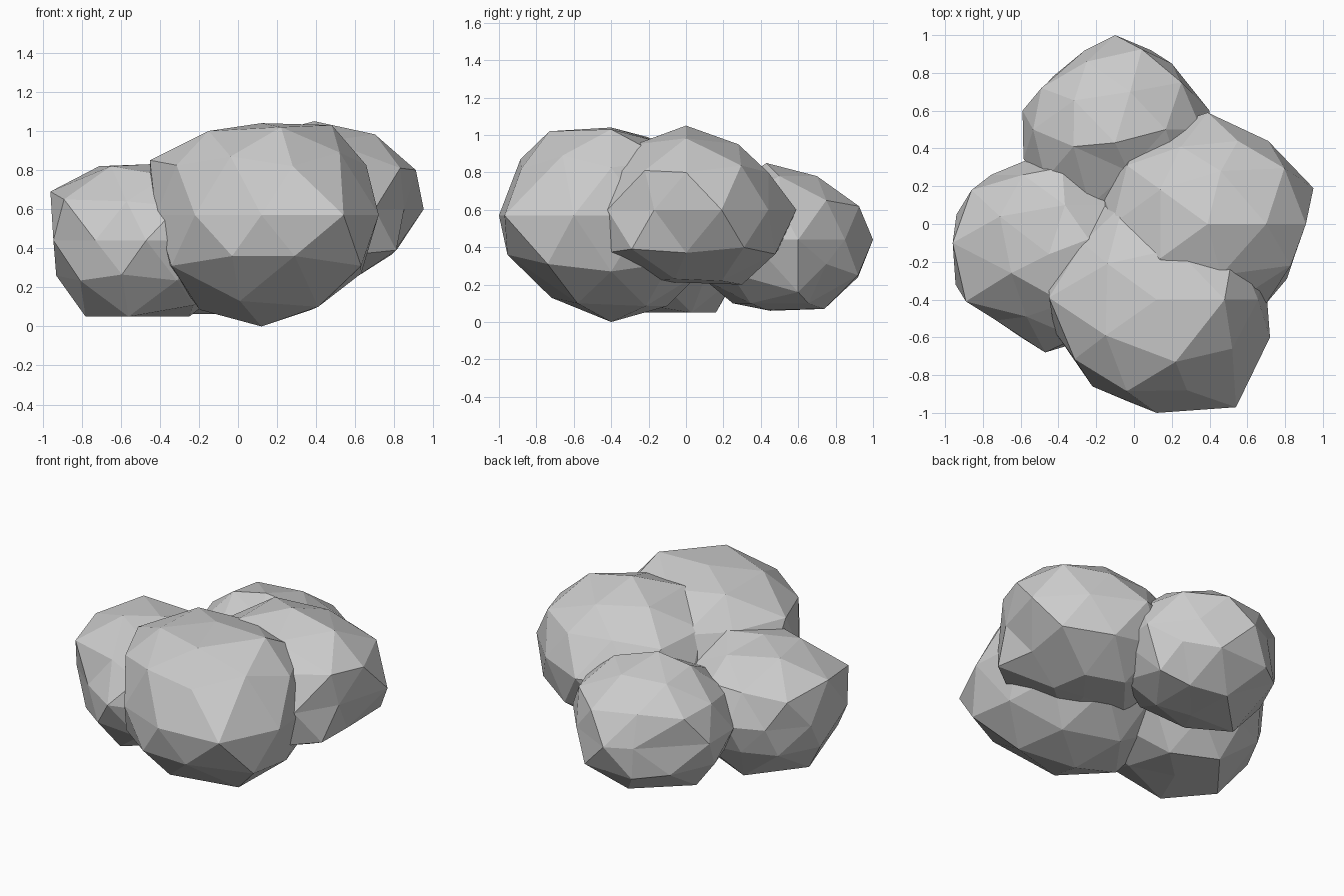
import bpy
import bmesh
from mathutils import Matrix, Vector

stone = bpy.data.materials.new("grey stone")
stone.diffuse_color = (0.6, 0.6, 0.6, 1)


def boulder(name, centre, radii, knobs):
    """Faceted sphere whose nearest corners are pulled onto the given knobs."""
    bm = bmesh.new()
    bmesh.ops.create_icosphere(bm, subdivisions=2, radius=1.0)
    bmesh.ops.transform(bm, verts=bm.verts, matrix=Matrix.Translation(centre)
                        @ Matrix.Diagonal((*radii, 1)))
    free = list(bm.verts)
    for knob in map(Vector, knobs):
        corner = min(free, key=lambda v: (v.co - knob).length)
        corner.co = knob
        free.remove(corner)
    mesh = bpy.data.meshes.new(name)
    bm.to_mesh(mesh)
    bm.free()
    mesh.materials.append(stone)
    bpy.context.collection.objects.link(bpy.data.objects.new(name, mesh))


# Large front boulder: flattened top, heavy right corner
boulder("front_boulder", (0.12, -0.40, 0.57), (0.60, 0.60, 0.57), [
    (0.12, -0.40, 1.04), (0.48, -0.40, 1.03), (0.22, -0.73, 1.02),
    (-0.15, -0.59, 1.00), (-0.14, -0.21, 0.99), (0.22, -0.13, 0.96),
    (-0.45, -0.39, 0.85), (0.52, -0.66, 0.89), (0.28, -0.88, 0.82),
    (-0.27, -0.10, 0.82), (-0.06, 0.10, 0.82),
    (0.54, -0.97, 0.57), (0.72, -0.60, 0.57), (-0.22, -0.86, 0.57),
    (-0.42, -0.57, 0.57), (0.63, -0.74, 0.31), (-0.03, -0.94, 0.36),
    (0.29, -0.955, 0.36), (-0.37, -0.40, 0.32), (-0.34, -0.67, 0.31),
    (0.01, -0.72, 0.13), (0.41, -0.58, 0.10)])

# Right boulder: raised, with its widest point to the right
boulder("right_boulder", (0.39, 0.0, 0.60), (0.59, 0.59, 0.45), [
    (0.95, 0.19, 0.60), (0.85, -0.17, 0.60), (0.71, 0.44, 0.60),
    (0.70, -0.42, 0.60), (0.91, 0.0, 0.80), (0.81, -0.29, 0.39),
    (0.55, 0.44, 0.80), (0.55, -0.40, 0.81), (0.39, 0.0, 0.21),
    (0.46, 0.28, 0.95), (0.46, -0.27, 0.95), (0.83, -0.22, 0.81),
    (0.25, 0.41, 0.82), (0.57, -0.06, 0.23), (0.54, 0.19, 0.22),
    (0.32, 0.30, 0.20), (0.79, 0.0, 0.37)])

# Back boulder: low front slope, one low corner on the left
boulder("back_boulder", (-0.10, 0.50, 0.44), (0.51, 0.50, 0.40), [
    (-0.10, 0.43, 0.85), (0.20, 0.85, 0.44), (0.40, 0.60, 0.44),
    (-0.26, 0.92, 0.44), (-0.59, 0.60, 0.44), (-0.02, 0.70, 0.78),
    (-0.49, 0.72, 0.62), (-0.25, 0.86, 0.64), (-0.03, 0.28, 0.75),
    (-0.32, 0.41, 0.81),
    (-0.39, 0.45, 0.06), (-0.08, 0.43, 0.065), (-0.10, 0.74, 0.07),
    (0.09, 0.92, 0.25), (-0.25, 0.92, 0.24), (-0.43, 0.78, 0.26),
    (0.25, 0.75, 0.31), (0.30, 0.60, 0.16)])

# Left boulder: flat top and bottom, overhanging upper left corners
boulder("left_boulder", (-0.45, -0.16, 0.44), (0.52, 0.52, 0.39), [
    (-0.96, -0.10, 0.69), (-0.89, -0.41, 0.65), (-0.86, 0.18, 0.62),
    (-0.94, 0.05, 0.44), (-0.80, 0.19, 0.26), (-0.93, -0.06, 0.26),
    (-0.54, 0.35, 0.44), (-0.47, -0.68, 0.44), (-0.73, -0.51, 0.44),
    (-0.57, -0.49, 0.64), (-0.71, 0.04, 0.82), (-0.65, -0.26, 0.82),
    (-0.24, -0.08, 0.83), (-0.38, 0.30, 0.67), (-0.45, -0.16, 0.05),
    (-0.78, -0.16, 0.05), (-0.56, -0.42, 0.05), (-0.53, 0.16, 0.05),
    (-0.25, 0.03, 0.05)])
